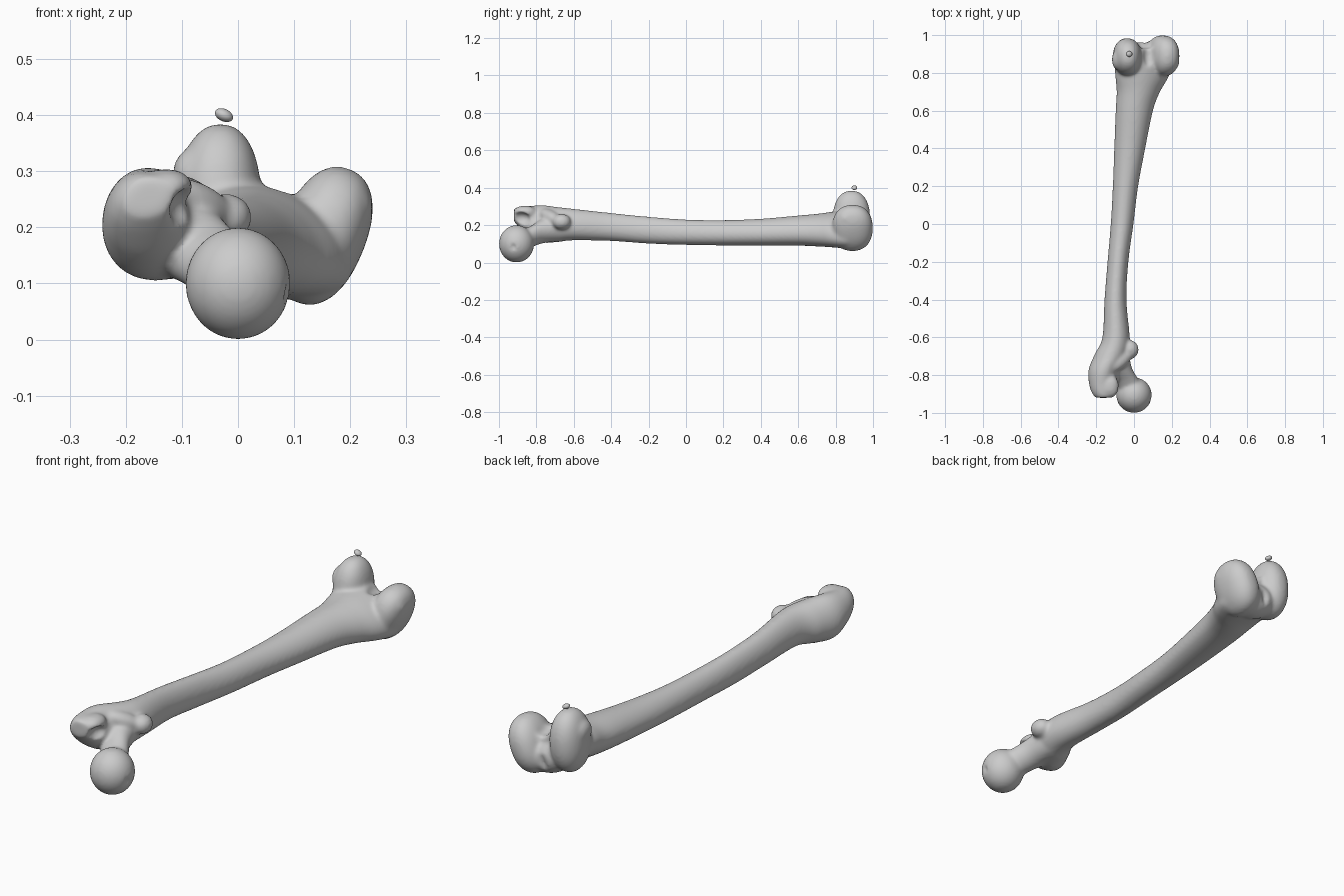
import bpy, bmesh, math
from mathutils import Vector, Matrix

if "Cube" in bpy.data.objects:
    bpy.data.objects.remove(bpy.data.objects["Cube"])


def power(v, e):
    return math.copysign(abs(v) ** e, v)


def blob(bm, centre, radii, tilt=0, boxy=1.0, turn=0):
    """Rounded ellipsoid; tilt leans its top toward +x, turn spins it about z."""
    new = bmesh.ops.create_uvsphere(bm, u_segments=40, v_segments=24, radius=1)["verts"]
    m = (Matrix.Translation(centre) @ Matrix.Rotation(math.radians(turn), 4, 'Z')
         @ Matrix.Rotation(math.radians(tilt), 4, 'Y') @ Matrix.Diagonal((*radii, 1)))
    for v in new:
        v.co = m @ Vector([power(c, boxy) for c in v.co])


def loft(bm, stations, ridge=0.0, sides=40, steps=6):
    """Smooth tube along y through (y, x, z, rx, rz, tilt) stations."""
    s = [Vector(st) for st in stations]
    s = [s[0]] + s + [s[-1]]
    path = []
    for i in range(1, len(s) - 2):
        a, b, c, d = s[i - 1:i + 3]
        for k in range(steps):
            t = k / steps
            path.append(0.5 * (2 * b + (c - a) * t + (2 * a - 5 * b + 4 * c - d) * t * t
                               + (3 * b - a - 3 * c + d) * t ** 3))
    path.append(s[-1])
    rings = []
    for p in path:
        y, x, z, rx, rz, tilt = p
        rot = math.radians(tilt)
        ring = []
        for j in range(sides):
            a = 2 * math.pi * j / sides
            u = rx * math.cos(a) * (1 - ridge * math.sin(a))
            w = rz * math.sin(a)
            ring.append(bm.verts.new((x + u * math.cos(rot) + w * math.sin(rot), y,
                                      z - u * math.sin(rot) + w * math.cos(rot))))
        rings.append(ring)
    for r0, r1 in zip(rings, rings[1:]):
        for j in range(sides):
            k = (j + 1) % sides
            bm.faces.new((r0[j], r0[k], r1[k], r1[j]))
    bm.faces.new(rings[0])
    bm.faces.new(rings[-1])


def finish(bm, name):
    bmesh.ops.recalc_face_normals(bm, faces=bm.faces)
    mesh = bpy.data.meshes.new(name)
    bm.to_mesh(mesh)
    bm.free()
    for p in mesh.polygons:
        p.use_smooth = True
    ob = bpy.data.objects.new(name, mesh)
    bpy.context.collection.objects.link(ob)
    return ob


def cutter(name, *args, **kw):
    bm = bmesh.new()
    blob(bm, *args, **kw)
    ob = finish(bm, name)
    ob.hide_render = True
    return ob


bone = bmesh.new()

# Shaft, running from the large upper process to the flared knee end
loft(bone, [
    (-0.92, -0.160, 0.255, 0.045, 0.035, -15),
    (-0.89, -0.165, 0.242, 0.062, 0.056, -15),
    (-0.84, -0.166, 0.222, 0.074, 0.080, -10),
    (-0.77, -0.158, 0.207, 0.082, 0.100, 0),
    (-0.69, -0.120, 0.203, 0.088, 0.094, 0),
    (-0.60, -0.095, 0.203, 0.072, 0.084, 0),
    (-0.40, -0.098, 0.190, 0.058, 0.075, 0),
    (-0.20, -0.085, 0.173, 0.055, 0.072, 0),
    (0.00, -0.063, 0.162, 0.060, 0.068, 0),
    (0.20, -0.045, 0.159, 0.067, 0.068, 0),
    (0.40, -0.022, 0.162, 0.082, 0.072, 5),
    (0.60, 0.003, 0.171, 0.099, 0.080, 10),
    (0.70, 0.025, 0.174, 0.116, 0.085, 14),
    (0.78, 0.045, 0.178, 0.145, 0.088, 18),
    (0.86, 0.055, 0.180, 0.160, 0.090, 20),
    (0.93, 0.060, 0.180, 0.130, 0.080, 20)], ridge=0.10)

# Ball head and neck
blob(bone, (0, -0.906, 0.1), (0.094, 0.094, 0.1))
loft(bone, [
    (-0.90, -0.005, 0.105, 0.070, 0.060, 0),
    (-0.83, -0.042, 0.138, 0.070, 0.058, 0),
    (-0.76, -0.085, 0.172, 0.074, 0.068, 0),
    (-0.66, -0.095, 0.195, 0.065, 0.080, 0)])

# Outer process crest, small inner process and the ridge joining them
blob(bone, (-0.128, -0.86, 0.268), (0.048, 0.06, 0.036), boxy=0.9)
blob(bone, (-0.02, -0.665, 0.218), (0.045, 0.05, 0.042))
blob(bone, (-0.075, -0.725, 0.245), (0.085, 0.04, 0.035), tilt=20, turn=40)

# Two condyles, the joint surface bridging them, and side bumps
blob(bone, (-0.036, 0.885, 0.245), (0.076, 0.099, 0.140), tilt=3, boxy=0.92)
blob(bone, (0.152, 0.89, 0.185), (0.076, 0.109, 0.128), tilt=22, boxy=0.88)
blob(bone, (0.055, 0.885, 0.155), (0.115, 0.082, 0.078), tilt=18)
blob(bone, (-0.085, 0.87, 0.29), (0.032, 0.055, 0.05))
blob(bone, (0.195, 0.86, 0.235), (0.045, 0.05, 0.05))
femur = finish(bone, "thigh_bone")

# Hollows: knee notch, joint groove, pit beside the outer process, ball dimple
cutters = [
    cutter("knee_notch", (0.08, 0.925, 0.315), (0.038, 0.12, 0.072), boxy=0.85),
    cutter("joint_groove", (0.042, 1.02, 0.12), (0.035, 0.07, 0.13), tilt=15),
    cutter("process_pit", (-0.085, -0.885, 0.232), (0.040, 0.055, 0.036), tilt=25),
    cutter("ball_dimple", (0.094, -0.925, 0.08), (0.014, 0.02, 0.022)),
]


def fuse():
    m = femur.modifiers.new("fuse", 'REMESH')
    m.mode = 'VOXEL'
    m.voxel_size = 0.007
    m.use_smooth_shade = True


fuse()
for c in cutters:
    m = femur.modifiers.new(c.name, 'BOOLEAN')
    m.operation = 'DIFFERENCE'
    m.object = c
fuse()
soften = femur.modifiers.new("soften", 'SMOOTH')
soften.factor = 0.5
soften.iterations = 12

# Apply the stack and discard the cutters
bpy.context.view_layer.objects.active = femur
femur.select_set(True)
for name in [m.name for m in femur.modifiers]:
    bpy.ops.object.modifier_apply(modifier=name)
for c in cutters:
    bpy.data.objects.remove(c)

# Loose fragment floating above the taller condyle
chip = bmesh.new()
blob(chip, (-0.025, 0.9, 0.4), (0.017, 0.015, 0.011), tilt=25)
finish(chip, "loose_chip")
